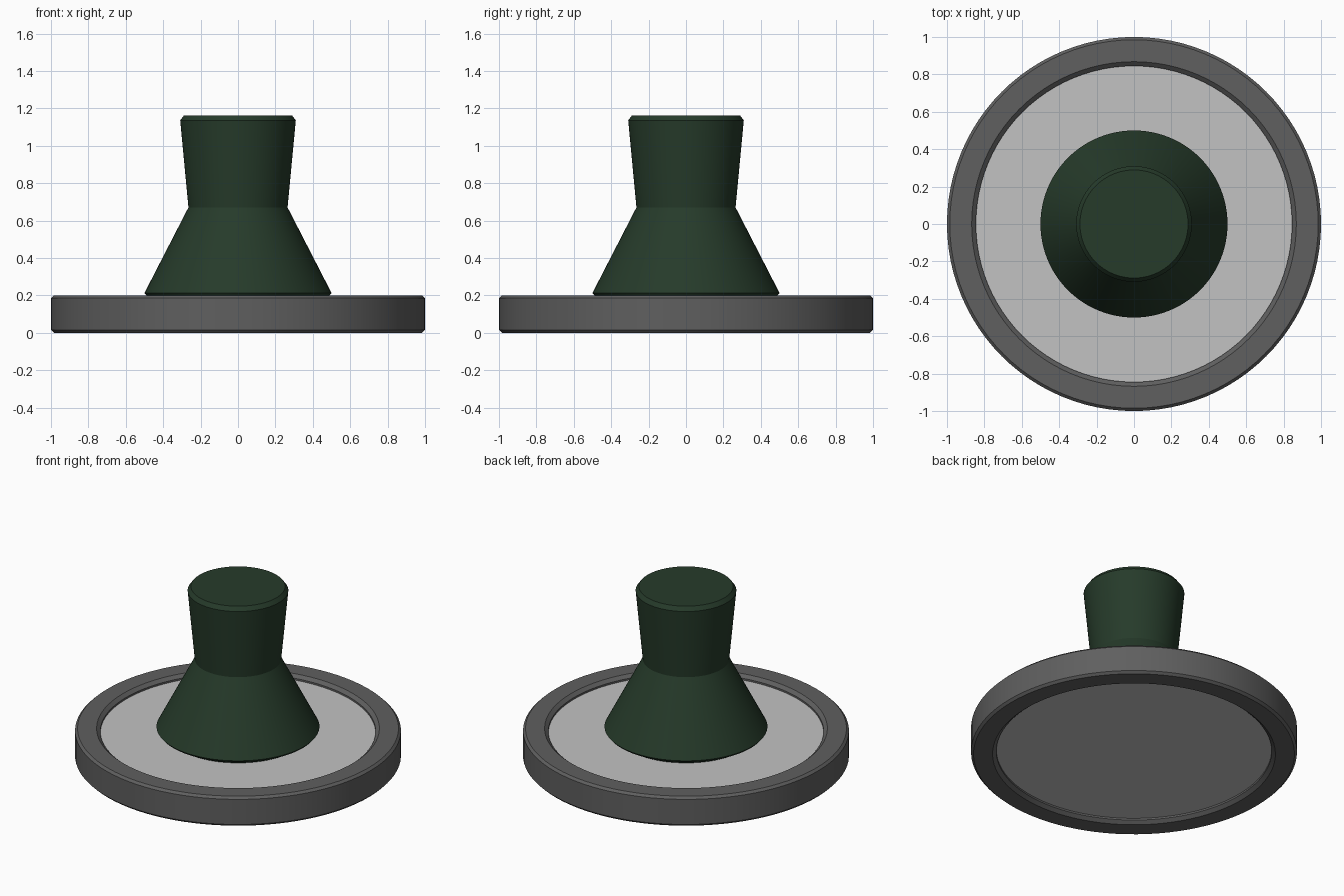
import bpy
import math

if "Cube" in bpy.data.objects:
    bpy.data.objects.remove(bpy.data.objects["Cube"])

SEG = 96


def material(name, rgb):
    m = bpy.data.materials.new(name)
    m.diffuse_color = (*rgb, 1.0)
    m.use_nodes = True
    m.node_tree.nodes["Principled BSDF"].inputs["Base Color"].default_value = m.diffuse_color
    return m


def lathe(name, profile, mat, closed=False):
    """Revolve (radius, z) points about z; open profiles get flat caps."""
    verts, faces = [], []
    for r, z in profile:
        for i in range(SEG):
            a = 2 * math.pi * i / SEG
            verts.append((r * math.cos(a), r * math.sin(a), z))
    n = len(profile)
    for k in range(n if closed else n - 1):
        lo, hi = k * SEG, ((k + 1) % n) * SEG
        for i in range(SEG):
            j = (i + 1) % SEG
            faces.append((lo + i, lo + j, hi + j, hi + i))
    if not closed:
        faces.append(tuple(reversed(range(SEG))))
        faces.append(tuple(range((n - 1) * SEG, n * SEG)))
    mesh = bpy.data.meshes.new(name)
    mesh.from_pydata(verts, [], faces)
    mesh.materials.append(mat)
    obj = bpy.data.objects.new(name, mesh)
    bpy.context.collection.objects.link(obj)
    bpy.ops.object.select_all(action='DESELECT')
    obj.select_set(True)
    bpy.context.view_layer.objects.active = obj
    bpy.ops.object.shade_smooth_by_angle(angle=math.radians(20))
    return obj


dark_grey = material("dark grey", (0.115, 0.115, 0.115))
light_grey = material("light grey", (0.54, 0.54, 0.54))
dark_green = material("dark green", (0.019, 0.043, 0.023))

# outer rim: chamfered ring around the plate
lathe("rim", [(0.985, 0.0), (1.0, 0.015), (1.0, 0.185), (0.985, 0.2),
              (0.868, 0.2), (0.845, 0.18), (0.845, 0.02), (0.868, 0.0)],
      dark_grey, closed=True)

# recessed plate, set in from both sides of the rim
lathe("plate", [(0.85, 0.032), (0.85, 0.168)], light_grey)

# waisted handle with chamfered top and undercut foot
lathe("handle", [(0.42, 0.16), (0.49, 0.2), (0.5, 0.213), (0.265, 0.67),
                 (0.309, 1.135), (0.289, 1.162)], dark_green)
